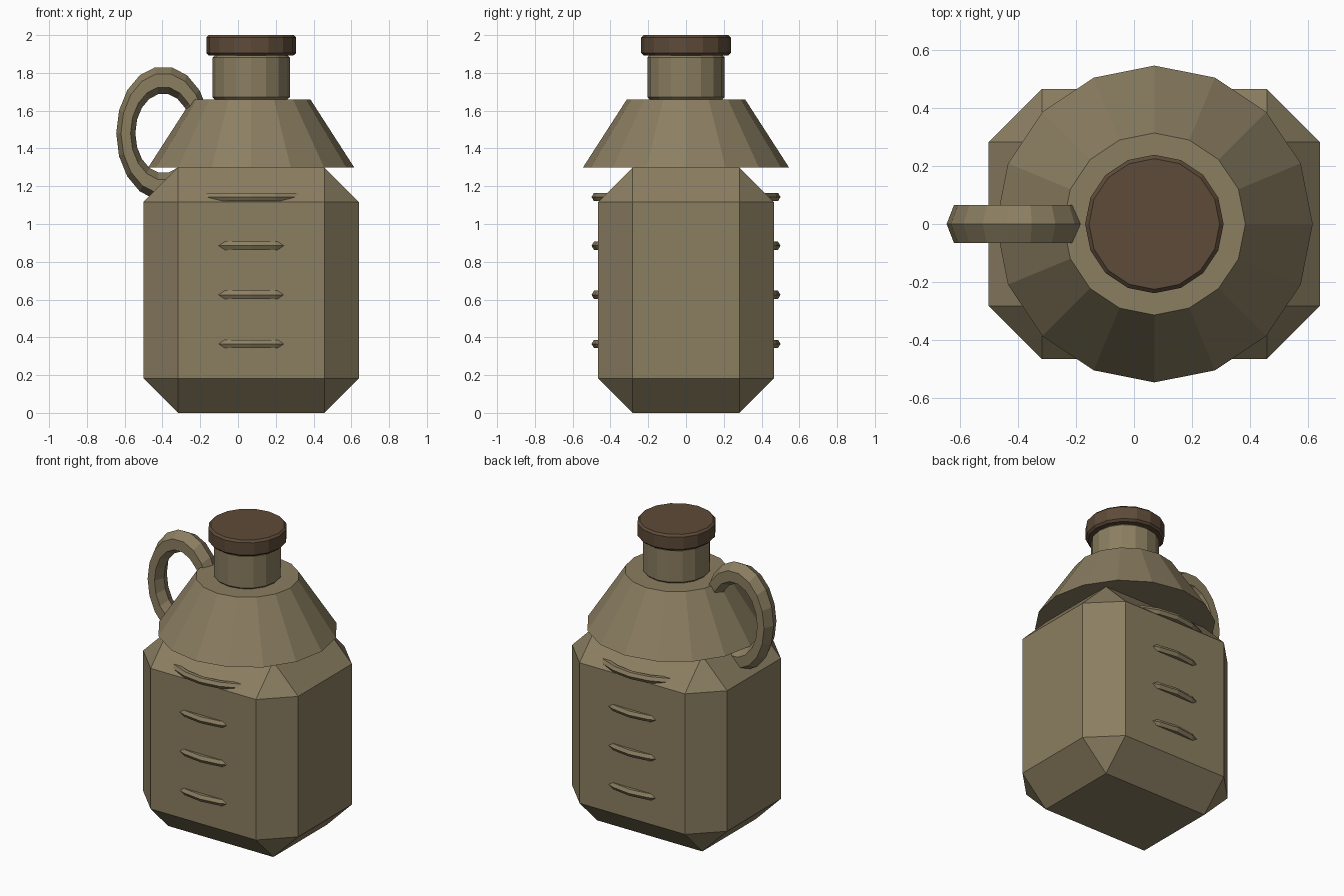
import bpy, math

if "Cube" in bpy.data.objects:
    bpy.data.objects.remove(bpy.data.objects["Cube"])

CX = 0.07  # axis of the bottle


def material(name, color):
    m = bpy.data.materials.new(name)
    m.diffuse_color = (*color, 1)
    m.use_nodes = True
    m.node_tree.nodes["Principled BSDF"].inputs["Base Color"].default_value = m.diffuse_color
    return m


clay = material("olive_clay", (0.26, 0.21, 0.12))
brown = material("brown_cap", (0.11, 0.07, 0.04))


def finish(name, mat, bevel=0):
    ob = bpy.context.object
    ob.name = name
    ob.data.materials.append(mat)
    bpy.ops.object.transform_apply(location=False, rotation=True, scale=True)
    if bevel:
        mod = ob.modifiers.new("chamfer", 'BEVEL')
        mod.width = bevel
        mod.segments = 1
        mod.limit_method = 'ANGLE'
        mod.angle_limit = math.radians(40)
    return ob


def frustum(name, r1, r2, z1, z2, mat, bevel=0):
    bpy.ops.mesh.primitive_cone_add(vertices=16, radius1=r1, radius2=r2, depth=z2 - z1,
                                    location=(CX, 0, (z1 + z2) / 2))
    return finish(name, mat, bevel)


# Chamfered box body
bpy.ops.mesh.primitive_cube_add(size=1, location=(CX, 0, 0.65))
bpy.context.object.scale = (1.14, 0.93, 1.30)
finish("body", clay, 0.183)

# Shoulder, neck and cap
frustum("shoulder", 0.545, 0.313, 1.30, 1.66, clay)
frustum("neck", 0.205, 0.205, 1.66, 1.893, clay, 0.012)
frustum("cap", 0.238, 0.238, 1.893, 2.0, brown, 0.013)

# Rings that break through the front and back faces as ribs
for i, z in enumerate((0.365, 0.625, 0.885, 1.143)):
    bpy.ops.mesh.primitive_torus_add(major_radius=0.475, minor_radius=0.025, major_segments=24,
                                     minor_segments=6, location=(CX, 0, z))
    finish(f"rib_ring_{i + 1}", clay)

# Oval handle on the left, sunk into the shoulder
bpy.ops.mesh.primitive_torus_add(major_radius=0.295, minor_radius=0.075, major_segments=18,
                                 minor_segments=6, location=(-0.395, 0, 1.48),
                                 rotation=(math.pi / 2, 0, 0))
bpy.context.object.scale = (0.675, 0.96, 1)
finish("handle", clay)
